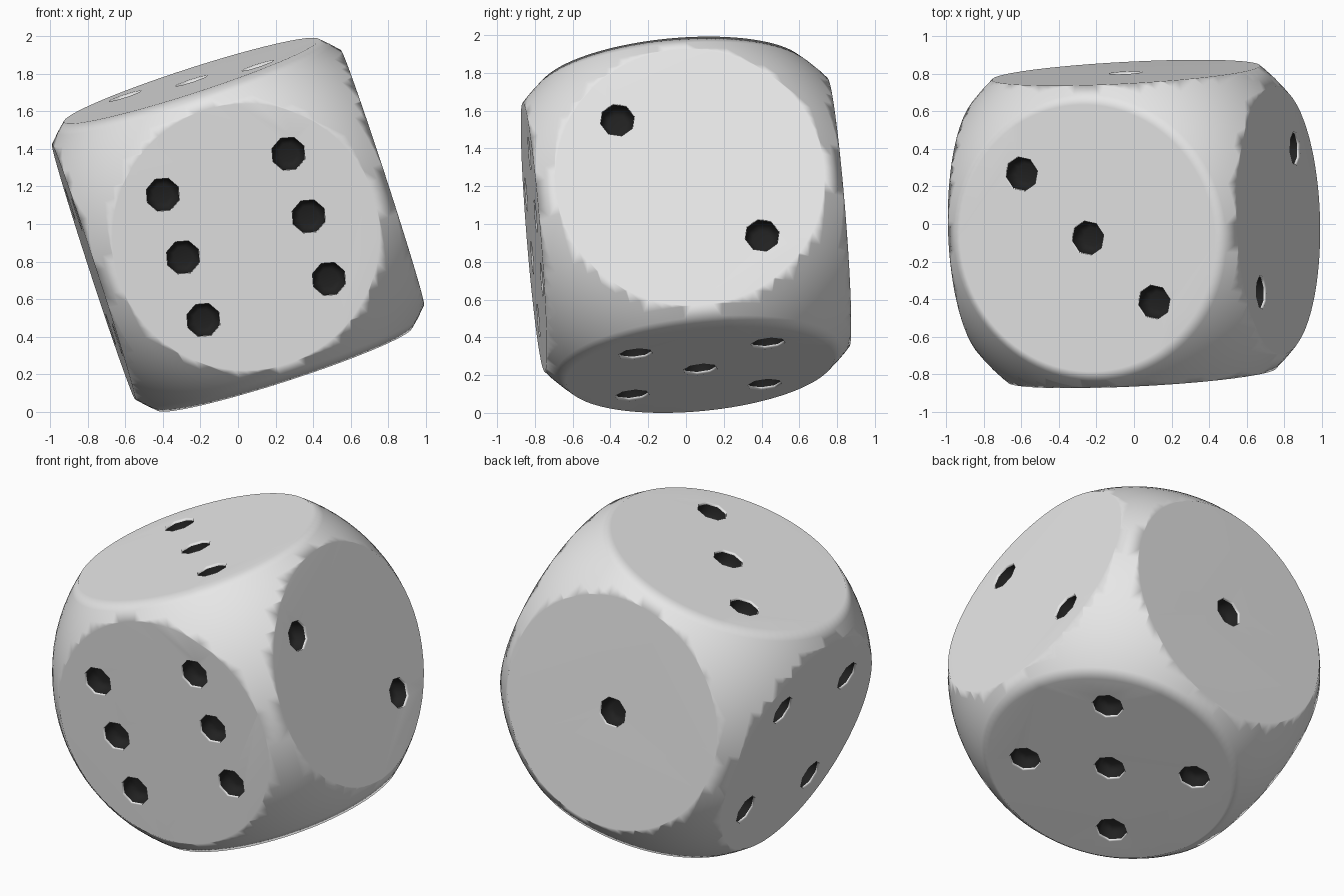
import bpy, bmesh, math
from mathutils import Matrix, Vector

if "Cube" in bpy.data.objects:
    bpy.data.objects.remove(bpy.data.objects["Cube"], do_unlink=True)

HALF = 0.81       # centre to flat face
ROUND = 1.08      # radius of the rounding sphere
STEP = 0.352      # pip spacing on each face


def make_material(name, rgb):
    mat = bpy.data.materials.new(name)
    mat.use_nodes = True
    colour = (*rgb, 1)
    mat.diffuse_color = colour
    bsdf = mat.node_tree.nodes["Principled BSDF"]
    bsdf.inputs["Base Color"].default_value = colour
    bsdf.inputs["Roughness"].default_value = 0.6
    return mat


materials = [make_material("pale grey", (0.8, 0.8, 0.8)),
             make_material("near black", (0.015, 0.015, 0.015))]


def make_object(name, bm):
    bmesh.ops.recalc_face_normals(bm, faces=bm.faces)
    mesh = bpy.data.meshes.new(name)
    bm.to_mesh(mesh)
    bm.free()
    for mat in materials:
        mesh.materials.append(mat)
    obj = bpy.data.objects.new(name, mesh)
    bpy.context.collection.objects.link(obj)
    return obj


X, Y, Z = Vector((1, 0, 0)), Vector((0, 1, 0)), Vector((0, 0, 1))

# Body: a sphere cut flat on six sides
bm = bmesh.new()
bmesh.ops.create_uvsphere(bm, u_segments=96, v_segments=48, radius=ROUND)
for axis in (X, Y, Z):
    for normal in (axis, -axis):
        cut = bmesh.ops.bisect_plane(
            bm, geom=bm.verts[:] + bm.edges[:] + bm.faces[:], dist=1e-5,
            plane_co=normal * HALF, plane_no=normal, clear_outer=True)
        rim = [e for e in cut["geom_cut"] if isinstance(e, bmesh.types.BMEdge)]
        bmesh.ops.edgeloop_fill(bm, edges=rim)
die = make_object("die_body", bm)


# Pip cutter: eight-sided cup with a pale collar and a dark bowl
def add_pip(bm, centre, u, v, n):
    sides = 8
    rings = []
    for height, radius in ((0.03, 0.096), (-0.018, 0.092), (-0.07, 0.085), (-0.09, 0.05)):
        ring = []
        for i in range(sides):
            a = math.tau * (i + 0.2) / sides
            ring.append(bm.verts.new(centre + n * height + radius * (u * math.cos(a) + v * math.sin(a))))
        rings.append(ring)
    bm.faces.new(rings[0])
    bm.faces.new(rings[-1]).material_index = 1
    for k in range(len(rings) - 1):
        for i in range(sides):
            j = (i + 1) % sides
            face = bm.faces.new((rings[k][i], rings[k][j], rings[k + 1][j], rings[k + 1][i]))
            face.material_index = 1 if k else 0


corners = [(a, b) for a in (-1, 1) for b in (-1, 1)]
faces = [  # normal, two in-plane axes, pip positions
    (-Y, X, Z, corners + [(-1, 0), (1, 0)]),
    (Y, X, Z, [(0, 0)]),
    (Z, X, Y, [(-1, 1), (0, 0), (1, -1)]),
    (-Z, X, Y, corners + [(0, 0)]),
    (X, Y, Z, [(-1, 1), (1, -1)]),
    (-X, Y, Z, corners),
]
bm = bmesh.new()
for n, u, v, spots in faces:
    for a, b in spots:
        add_pip(bm, n * HALF + STEP * (u * a + v * b), u, v, n)
cutter = make_object("pip_cutter", bm)
cutter.hide_render = True

# Carve the pips, then discard the cutter
bpy.context.view_layer.objects.active = die
die.select_set(True)
carve = die.modifiers.new("pips", 'BOOLEAN')
carve.operation = 'DIFFERENCE'
carve.solver = 'EXACT'
carve.object = cutter
bpy.ops.object.modifier_apply(modifier=carve.name)
bpy.data.objects.remove(cutter, do_unlink=True)

# Tumbled resting pose, lifted onto the ground
right = Vector((0.95, 0.025, 0.31)).normalized()
up = Vector((-0.31, -0.093, 0.947))
back = up.cross(right).normalized()
up = right.cross(back)
die.data.transform(Matrix((right, back, up)).transposed().to_4x4())
lowest = min(v.co.z for v in die.data.vertices)
die.data.transform(Matrix.Translation((0, 0, -lowest)))

# Smooth rounding that blends into flat faces
for poly in die.data.polygons:
    poly.use_smooth = True
weighted = die.modifiers.new("flat_face_normals", 'WEIGHTED_NORMAL')
weighted.mode = 'FACE_AREA'
